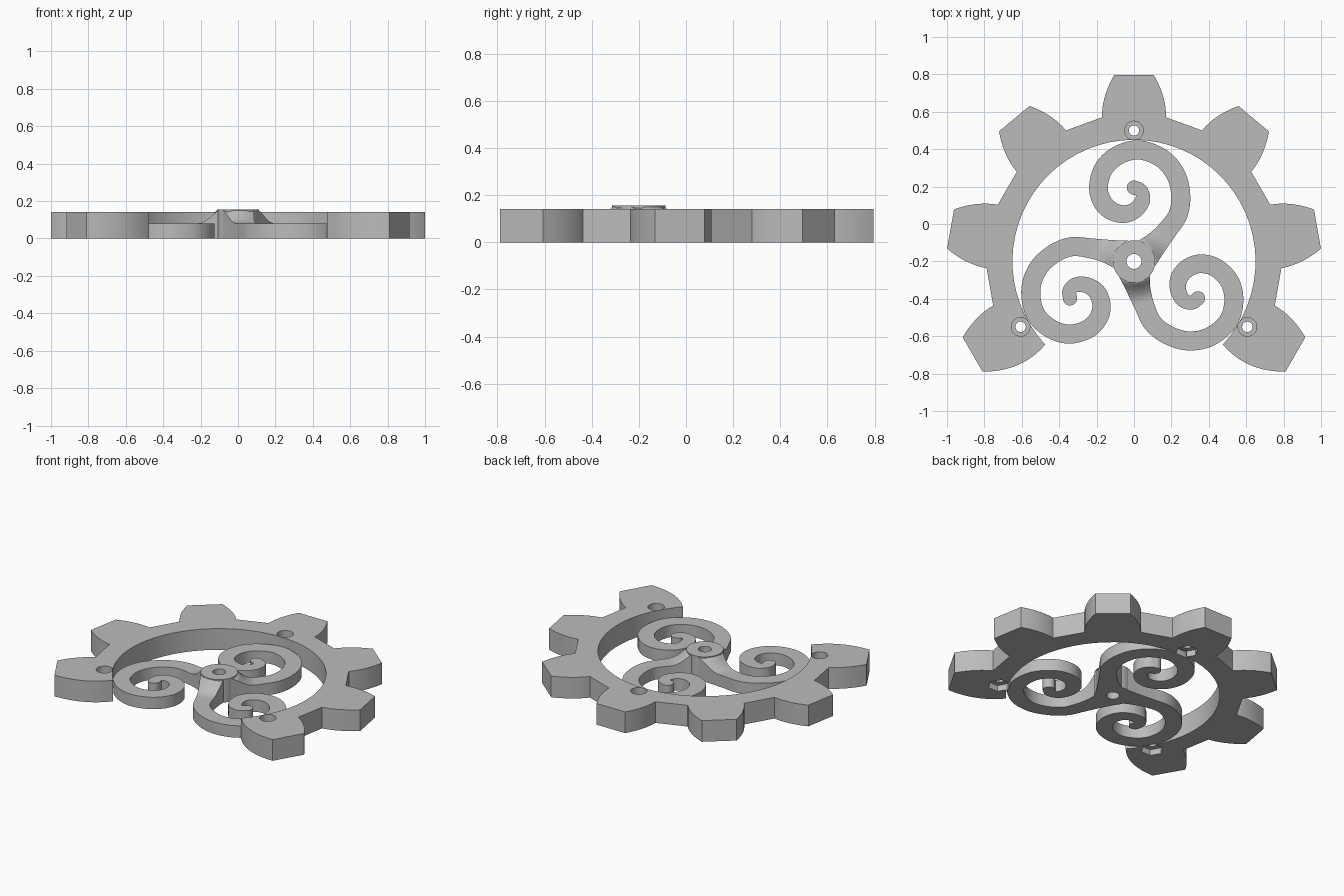
import bpy, bmesh, math
from mathutils import Vector, Matrix

cube = bpy.data.objects.get("Cube")
if cube:
    bpy.data.objects.remove(cube, do_unlink=True)

CENTRE = Vector((0, -0.2, 0))      # gear axis
RING_H, ARM_H, HUB_H = 0.142, 0.08, 0.155
HUB_R, BORE_R, INNER_R = 0.113, 0.04, 0.65
THIRDS = [math.radians(a) for a in (90, 210, 330)]

grey = bpy.data.materials.new("plain_grey")
grey.use_nodes = True
grey.diffuse_color = (0.5, 0.5, 0.5, 1)
grey.node_tree.nodes["Principled BSDF"].inputs["Base Color"].default_value = (0.5, 0.5, 0.5, 1)


def finish(bm, name):
    bmesh.ops.recalc_face_normals(bm, faces=bm.faces)
    mesh = bpy.data.meshes.new(name)
    bm.to_mesh(mesh)
    bm.free()
    mesh.materials.append(grey)
    obj = bpy.data.objects.new(name, mesh)
    obj.location = CENTRE
    bpy.context.collection.objects.link(obj)
    return obj


def activate(obj):
    bpy.ops.object.select_all(action='DESELECT')
    obj.select_set(True)
    bpy.context.view_layer.objects.active = obj


def smooth(obj):
    activate(obj)
    bpy.ops.object.shade_smooth_by_angle(angle=math.radians(30))


def cut(obj, cutter):
    mod = obj.modifiers.new("cut", 'BOOLEAN')
    mod.operation, mod.solver, mod.object = 'DIFFERENCE', 'EXACT', cutter
    activate(obj)
    bpy.ops.object.modifier_apply(modifier=mod.name)


def polar(radius, angle):
    return Vector((radius * math.cos(angle), radius * math.sin(angle), 0))


def hole_cutter(name, radius, z0, z1, sides):
    """Three prisms, one at each screw position."""
    bm = bmesh.new()
    for a in THIRDS:
        place = Matrix.Translation(polar(0.7, a) + Vector((0, 0, (z0 + z1) / 2)))
        bmesh.ops.create_cone(bm, cap_ends=True, segments=sides, radius1=radius, radius2=radius,
                              depth=z1 - z0, matrix=place @ Matrix.Rotation(a, 4, 'Z'))
    obj = finish(bm, name)
    obj.hide_render = True
    return obj


# Open gear ring: seven teeth at nine-tooth spacing
def flank(bottom, side, steps=9):
    """Bulging tooth side from bottom to tip, as (radial, tangential)."""
    rs = [bottom + (0.996 - bottom) * i / steps for i in range(steps + 1)]
    return [(r, side * (0.172 - 1.29 * (r - 0.77) ** 2)) for r in rs]


outline = []
for i in range(7):
    turn = Matrix.Rotation(math.radians(-30 + 40 * i), 3, 'Z')
    lower = flank(0.634 if i == 0 else 0.77, -1)
    upper = flank(0.634 if i == 6 else 0.77, 1)
    outline += [turn @ Vector((r, t, 0)) for r, t in lower + upper[::-1]]
start = math.atan2(outline[-1].y, outline[-1].x) % math.tau
end = math.atan2(outline[0].y, outline[0].x)
ARC = 48
outline += [polar(INNER_R, start + (end - start) * i / ARC) for i in range(1, ARC)]

bm = bmesh.new()
base = bm.faces.new([bm.verts.new(p) for p in outline])
top = bmesh.ops.extrude_face_region(bm, geom=[base])["geom"]
bmesh.ops.translate(bm, vec=(0, 0, RING_H), verts=[g for g in top if isinstance(g, bmesh.types.BMVert)])
ring = finish(bm, "gear_ring")

# Spiral arm centre line: x, y, half width
PATH = [Vector(p) for p in (
    (0.05, 0.03, 0.085), (0.12, 0.1, 0.063), (0.18, 0.17, 0.053), (0.235, 0.25, 0.051),
    (0.25, 0.35, 0.051), (0.225, 0.46, 0.051), (0.15, 0.55, 0.051), (0.03, 0.596, 0.051),
    (-0.08, 0.57, 0.051), (-0.16, 0.5, 0.051), (-0.19, 0.4, 0.05), (-0.17, 0.32, 0.05),
    (-0.12, 0.27, 0.049), (-0.05, 0.253, 0.047), (0.01, 0.277, 0.043), (0.046, 0.328, 0.04),
    (0.038, 0.378, 0.036), (0, 0.395, 0.038))]


def spline(pts, steps=7):
    ext = [2 * pts[0] - pts[1]] + pts + [2 * pts[-1] - pts[-2]]
    out = []
    for a, b, c, d in zip(ext, ext[1:], ext[2:], ext[3:]):
        for k in range(steps):
            t = k / steps
            out.append(0.5 * (2 * b + (c - a) * t + (2 * a - 5 * b + 4 * c - d) * t ** 2
                              + (3 * b - a - 3 * c + d) * t ** 3))
    return out + [pts[-1]]


def arm_height(p):
    """Concave flare rising toward the hub."""
    t = min(max((p.xy.length - HUB_R) / 0.11, 0), 1)
    return ARM_H + (HUB_H - 0.003 - ARM_H) * (1 - t) ** 2


line = spline(PATH)
stations = []
for i, p in enumerate(line):
    along = (line[min(i + 1, len(line) - 1)] - line[max(i - 1, 0)]).xy.normalized()
    stations.append((p.xy, along, p.z))
tip, along, r = stations[-1]
for k in range(1, 7):
    a = math.radians(14 * k)
    stations.append((tip + along * r * math.sin(a), along, r * math.cos(a)))

arms = []
for n, name in enumerate(("back", "left", "right")):
    bm = bmesh.new()
    rows = []
    for p, d, w in stations:
        side = Vector((-d.y, d.x)) * w
        cross = [(p + side * (1 - j / 2)).to_3d() for j in range(5)]
        low = [bm.verts.new(c) for c in cross]
        high = [bm.verts.new(c + Vector((0, 0, arm_height(c)))) for c in cross]
        rows.append(low + high[::-1])
    for a, b in zip(rows, rows[1:]):
        for j in range(len(a)):
            k = (j + 1) % len(a)
            bm.faces.new((a[j], a[k], b[k], b[j]))
    bm.faces.new(rows[0])
    bm.faces.new(rows[-1][::-1])
    bm.transform(Matrix.Rotation(math.tau * n / 3, 4, 'Z'))
    arms.append(finish(bm, name + "_spiral_arm"))

# Hub tube
bm = bmesh.new()
SEG = 48
loops = []
for radius, z in ((BORE_R, 0), (HUB_R, 0), (HUB_R, HUB_H), (BORE_R, HUB_H)):
    loops.append([bm.verts.new(polar(radius, math.tau * i / SEG) + Vector((0, 0, z))) for i in range(SEG)])
for a, b in zip(loops, loops[1:] + loops[:1]):
    for i in range(SEG):
        j = (i + 1) % SEG
        bm.faces.new((a[i], a[j], b[j], b[i]))
hub = finish(bm, "hub")

# Screw holes, head recesses and hexagonal nut pockets
pocket = hole_cutter("nut_pocket_cutter", 0.07, -0.05, 0.04, 6)
shaft = hole_cutter("screw_hole_cutter", 0.028, -0.1, 0.3, 24)
recess = hole_cutter("screw_head_cutter", 0.05, 0.09, 0.3, 32)
for cutter in (pocket, shaft, recess):
    cut(ring, cutter)
for arm in arms:
    cut(arm, pocket)
for cutter in (pocket, shaft, recess):
    bpy.data.objects.remove(cutter, do_unlink=True)

for obj in [ring, hub] + arms:
    smooth(obj)
